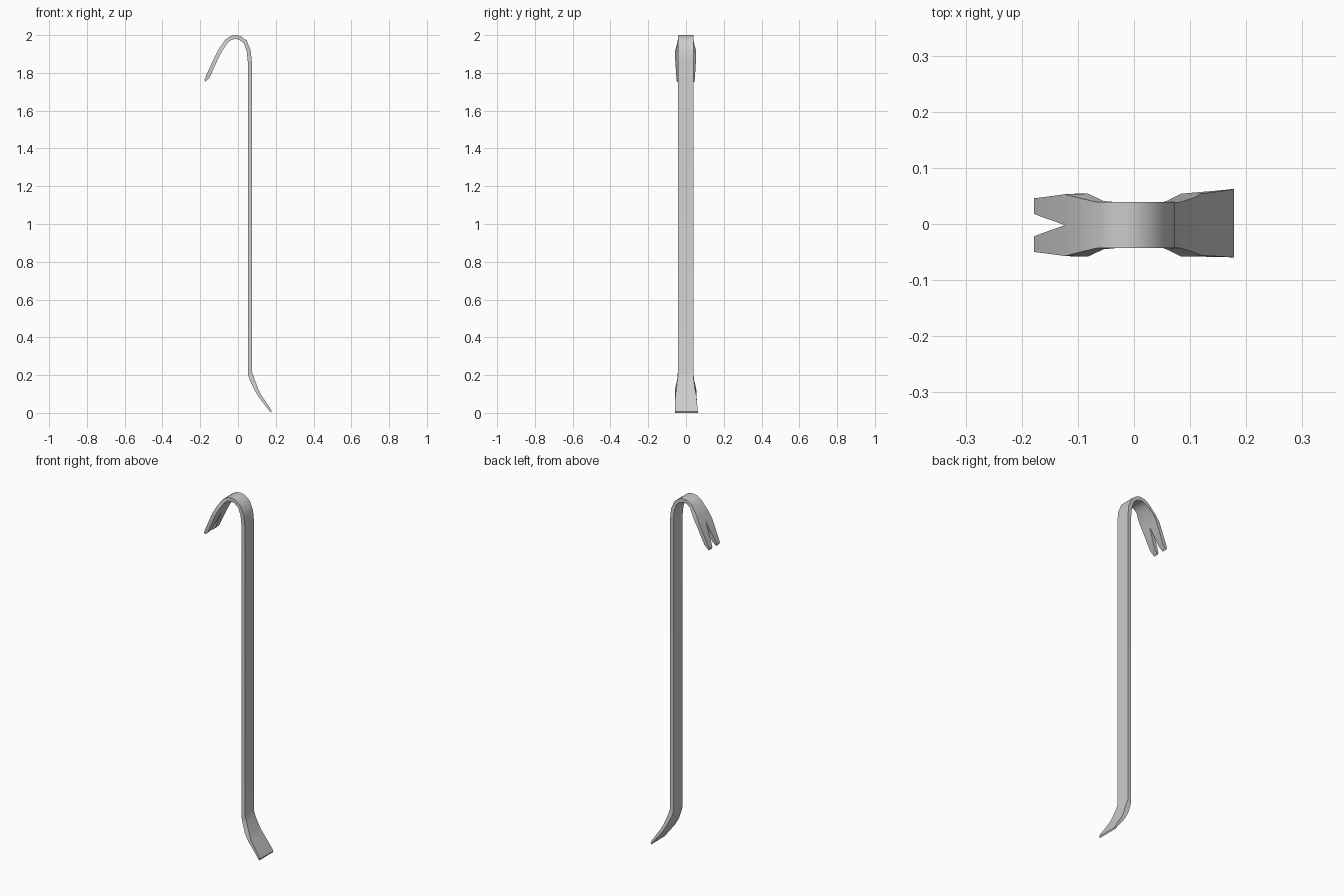
import bpy, bmesh, math

# Stations along the bar, forked tip -> hook -> shaft -> chisel:
# outer x, outer z, inner x, inner z, outer half width, inner half width, notch half width, y centre
STATIONS = [
    (-.178, 1.762, -.173, 1.753, .048, .046, .020, -.002),
    (-.168, 1.788, -.150, 1.776, .049, .049, .016, -.002),
    (-.123, 1.886, -.104, 1.878, .055, .056, 0, -.002),
    (-.100, 1.929, -.082, 1.918, .049, .056, 0, -.002),
    (-.066, 1.978, -.054, 1.961, .041, .043, 0, -.002),
    (-.038, 1.996, -.032, 1.976, .041, .041, 0, -.002),
    (-.010, 2.000, -.012, 1.980, .041, .041, 0, -.002),
    (.014, 1.995, .008, 1.975, .041, .041, 0, -.002),
    (.046, 1.971, .031, 1.957, .041, .041, 0, -.002),
    (.067, 1.921, .046, 1.915, .041, .041, 0, -.002),
    (.073, 1.860, .052, 1.858, .041, .041, 0, -.002),
    (.073, .220, .052, .208, .041, .041, 0, -.002),
    (.083, .190, .060, .180, .041, .044, 0, -.002),
    (.108, .125, .084, .128, .049, .056, 0, -.002),
    (.120, .100, .107, .087, .055, .057, 0, -.001),
    (.172, .022, .164, .014, .060, .060, 0, .001),
    (.178, .008, .174, .000, .061, .061, 0, .0015),
]


def ring(bm, station, side):
    """Half section: outer centre, outer edge, inner edge, inner centre."""
    ox, oz, ix, iz, ow, iw, slot, cy = station
    pts = [(ox, slot, oz), (ox, ow, oz), (ix, iw, iz), (ix, slot, iz)]
    return [bm.verts.new((x, cy + side * y, z)) for x, y, z in pts]


# Crowbar: two half-width sweeps that part at the nail notch
bm = bmesh.new()
for side in (-1, 1):
    rings = [ring(bm, s, side) for s in STATIONS]
    for i in range(len(rings) - 1):
        a, b = rings[i], rings[i + 1]
        walls = 4 if STATIONS[i][6] > 0 else 3
        for j in range(walls):
            k = (j + 1) % 4
            bm.faces.new((a[j], a[k], b[k], b[j]))
    bm.faces.new(rings[0])
    bm.faces.new(rings[-1])

bmesh.ops.remove_doubles(bm, verts=bm.verts, dist=0.0001)
degenerate = [e for e in bm.edges if e.calc_length() < 0.0001]
bmesh.ops.dissolve_degenerate(bm, dist=0.0001, edges=degenerate)
bmesh.ops.recalc_face_normals(bm, faces=bm.faces)

mesh = bpy.data.meshes.new("crowbar")
bm.to_mesh(mesh)
bm.free()
crowbar = bpy.data.objects.new("crowbar", mesh)
bpy.context.collection.objects.link(crowbar)

# Smooth curve, crisp bar edges
bpy.context.view_layer.objects.active = crowbar
crowbar.select_set(True)
bpy.ops.object.shade_smooth_by_angle(angle=math.radians(35))
